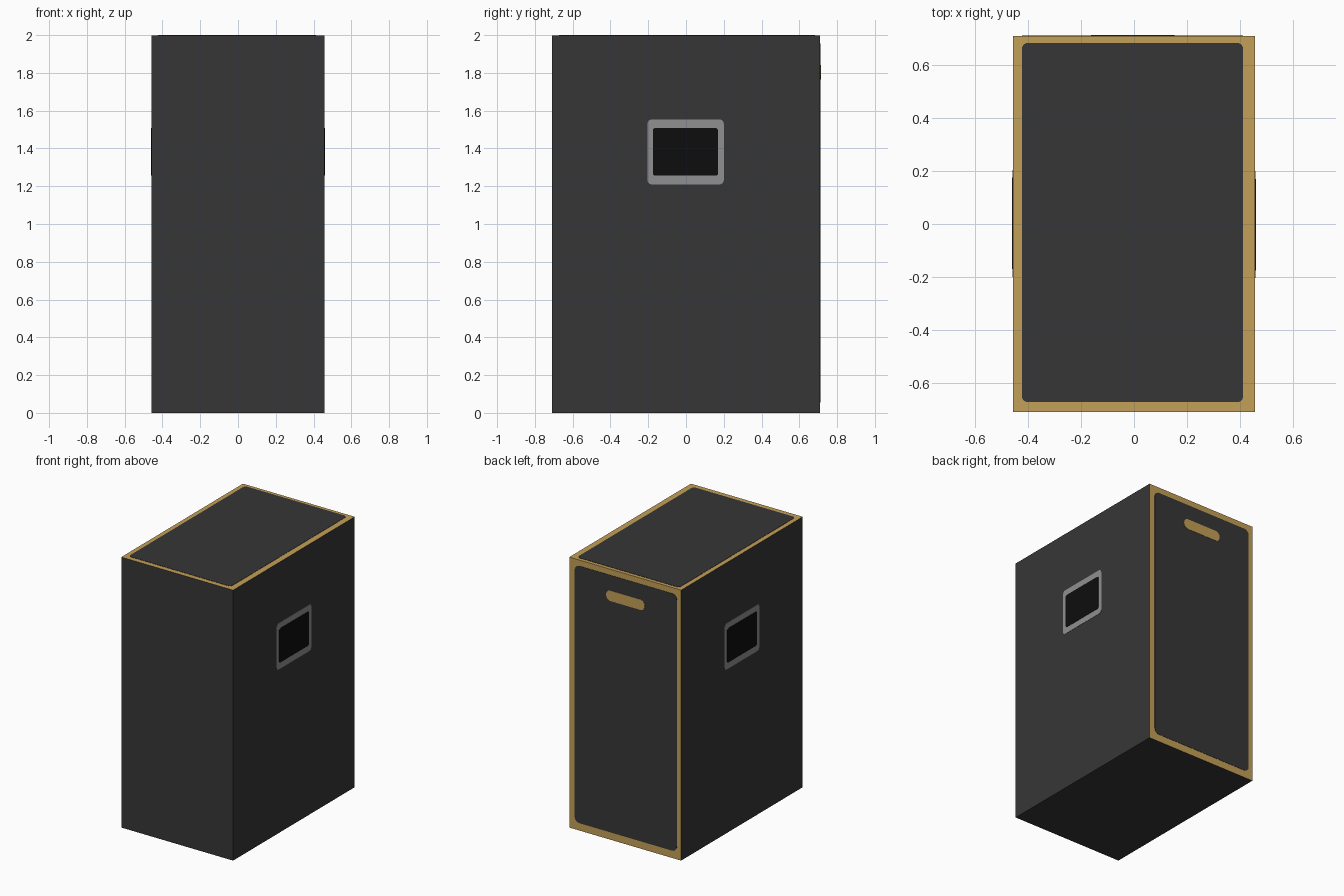
import bpy, bmesh, math
from mathutils import Matrix, Vector

if "Cube" in bpy.data.objects:
    bpy.data.objects.remove(bpy.data.objects["Cube"])

W, D, H = 0.457, 0.71, 1.998   # half width, half depth, height
T = 0.002                      # thickness of painted plates


def material(name, rgb):
    m = bpy.data.materials.new(name)
    m.diffuse_color = (*rgb, 1)
    m.use_nodes = True
    m.node_tree.nodes["Principled BSDF"].inputs["Base Color"].default_value = m.diffuse_color
    return m


charcoal = material("charcoal", (0.037, 0.037, 0.037))
gold = material("gold", (0.55, 0.35, 0.095))
grey = material("grey", (0.28, 0.28, 0.28))
black = material("black", (0.004, 0.004, 0.004))


def finish(name, bm, mats):
    me = bpy.data.meshes.new(name)
    bm.to_mesh(me)
    bm.free()
    for m in mats:
        me.materials.append(m)
    ob = bpy.data.objects.new(name, me)
    bpy.context.collection.objects.link(ob)
    return ob


def plate(name, u0, u1, v0, v1, r, origin, u, v, mat, t=T):
    """Thin rounded rectangle on the plane spanned by u and v."""
    origin, u, v = Vector(origin), Vector(u), Vector(v)
    n = u.cross(v)
    corners = [(u1 - r, v1 - r), (u0 + r, v1 - r), (u0 + r, v0 + r), (u1 - r, v0 + r)]
    bm = bmesh.new()
    ring = []
    for i, (a, b) in enumerate(corners):
        for k in range(7):
            ang = math.pi / 2 * (i + k / 6)
            ring.append(bm.verts.new(origin + u * (a + r * math.cos(ang)) + v * (b + r * math.sin(ang))))
    face = bm.faces.new(ring)
    top = bmesh.ops.extrude_face_region(bm, geom=[face])["geom"]
    bmesh.ops.translate(bm, vec=n * t, verts=[g for g in top if isinstance(g, bmesh.types.BMVert)])
    bmesh.ops.recalc_face_normals(bm, faces=bm.faces)
    return finish(name, bm, [mat])


# Main box: charcoal, with gold top and back faces
bm = bmesh.new()
bmesh.ops.create_cube(bm, size=1, matrix=Matrix.Translation((0, 0, H / 2)) @ Matrix.Diagonal((2 * W, 2 * D, H, 1)))
for f in bm.faces:
    f.normal_update()
    f.material_index = 1 if f.normal.z > 0.5 or f.normal.y > 0.5 else 0
finish("cabinet_body", bm, [charcoal, gold])

# Top panel inside its gold border
plate("top_panel", -0.423, 0.412, -0.673, 0.684, 0.022, (0, 0, H), (1, 0, 0), (0, 1, 0), charcoal)

# Back panel and its gold handle slot (u runs towards -x)
back = ((0, D, 0), (-1, 0, 0), (0, 0, 1))
plate("back_panel", -0.412, 0.423, 0.055, 1.955, 0.04, *back, charcoal)
plate("back_handle", -0.153, 0.162, 1.765, 1.842, 0.036, *back, gold, 2 * T)

# Framed windows on both sides
for side, s in (("right", 1), ("left", -1)):
    plane = ((s * W, 0, 0), (0, s, 0), (0, 0, 1))
    plate(side + "_window_frame", -0.204, 0.2, 1.21, 1.553, 0.022, *plane, grey)
    plate(side + "_window", -0.176, 0.17, 1.256, 1.508, 0.014, *plane, black, 2 * T)
